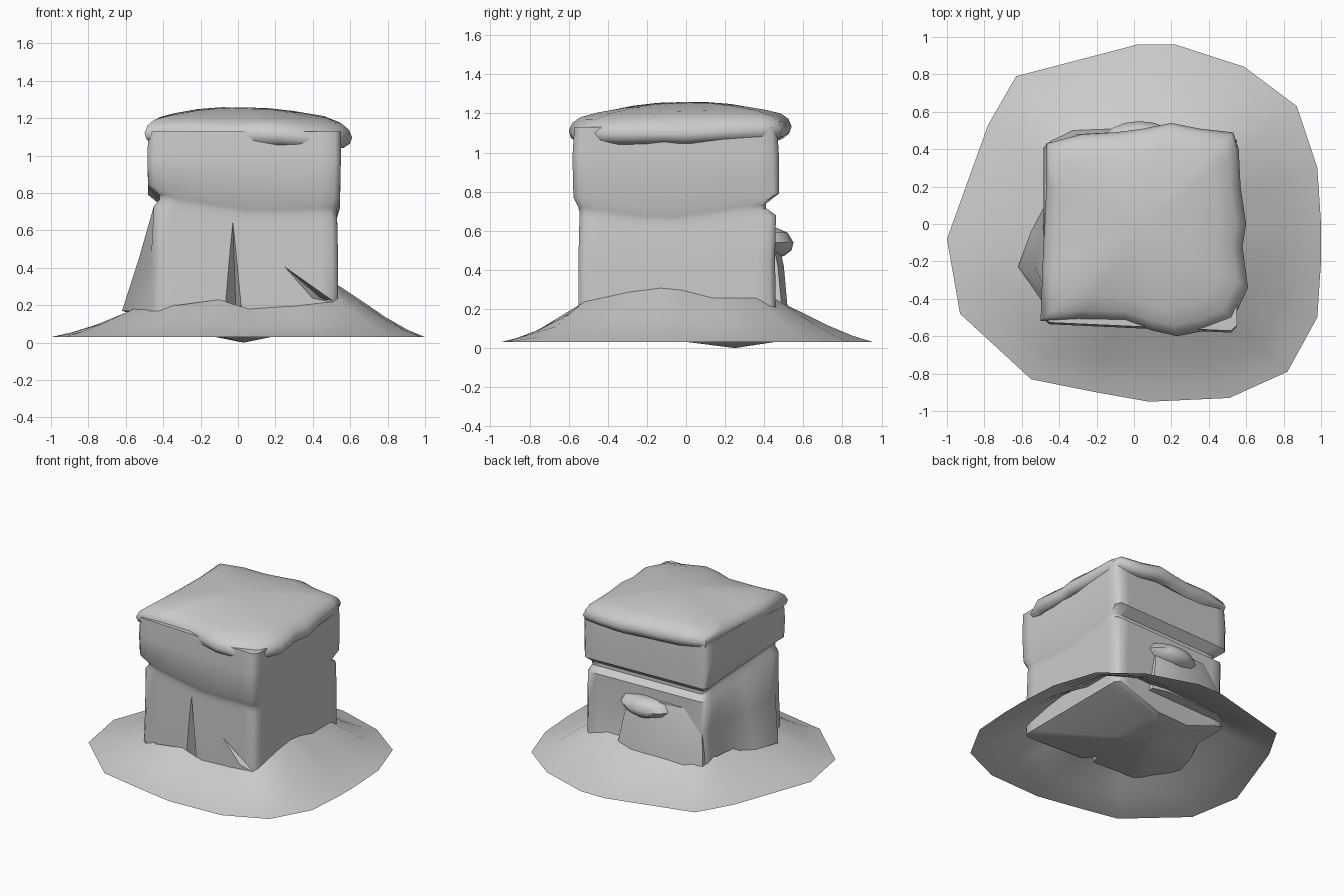
import bpy, math
from mathutils import Vector

if "Cube" in bpy.data.objects:
    bpy.data.objects.remove(bpy.data.objects["Cube"])

grey = bpy.data.materials.new("plain_grey")
grey.use_nodes = True
grey.diffuse_color = (0.6, 0.6, 0.6, 1)
grey.node_tree.nodes["Principled BSDF"].inputs["Base Color"].default_value = (0.6, 0.6, 0.6, 1)


def make(name, verts, faces):
    mesh = bpy.data.meshes.new(name)
    mesh.from_pydata(verts, [], faces)
    mesh.materials.append(grey)
    obj = bpy.data.objects.new(name, mesh)
    bpy.context.collection.objects.link(obj)
    return obj


def loft(name, rings, start=None, end=None):
    """Skin equal-length closed rings; start and end are optional cap points."""
    n = len(rings[0])
    verts = [p for ring in rings for p in ring]
    faces = [(r * n + i, r * n + (i + 1) % n, (r + 1) * n + (i + 1) % n, (r + 1) * n + i)
             for r in range(len(rings) - 1) for i in range(n)]
    if start:
        verts.append(start)
        faces += [((i + 1) % n, i, len(verts) - 1) for i in range(n)]
    if end:
        verts.append(end)
        base = (len(rings) - 1) * n
        faces += [(base + i, base + (i + 1) % n, len(verts) - 1) for i in range(n)]
    return make(name, verts, faces)


def select(obj):
    bpy.ops.object.select_all(action='DESELECT')
    obj.select_set(True)
    bpy.context.view_layer.objects.active = obj


def smooth(obj, degrees):
    select(obj)
    bpy.ops.object.shade_smooth_by_angle(angle=math.radians(degrees))


def square(x0, x1, y0, y1):
    """Soft-cornered square, anticlockwise from the front, shallower at the left."""
    corners = [Vector(c) for c in ((x0, y0), (x1, y0), (x1, y1), (x0, y1))]
    pts = [corners[s].lerp(corners[(s + 1) % 4], t)
           for s in range(4) for t in (.03, .1, .3, .5, .7, .9, .97)]
    return [Vector((p.x, p.y * (1 + .08 * (p.x - .5)))) for p in pts]


# Square tower with an overhanging upper band whose hem sags
sag = [0, .02, .05, .08, .08, .07, .07, .07, .08, .11, .12, .09, .06, .06,
       .05, .05, .05, .05, .05, .05, .05, .05, .04, .03, .02, .01, 0, 0]
levels = [(-.46, .535, -.55, .46, .17, 0), (-.45, .535, -.55, .455, .45, 0),
          (-.45, .53, -.545, .46, .73, 1), (-.42, .525, -.545, .41, .765, 1),
          (-.42, .53, -.55, .41, .79, 1), (-.48, .545, -.575, .475, .84, 1),
          (-.485, .55, -.58, .475, .98, 0), (-.48, .55, -.57, .465, 1.13, 0)]
rings = []
for k, (x0, x1, y0, y1, z, hem) in enumerate(levels):
    ring = [Vector((p.x, p.y, z - hem * sag[i])) for i, p in enumerate(square(x0, x1, y0, y1))]
    if k < 2:
        # Pleat pulled out of the left wall towards the ground
        for i, pull in ((24, .09), (25, .16), (26, .03)):
            ring[i].x -= pull * (1, .5)[k]
    rings.append(ring)
# Lumpy underside that bulges down to the ground
low = [Vector((.04 + p.x * .3, .25 + p.y * .5, .035)) for p in rings[0]]
body = loft("tower_body", [low] + rings, (.03, .25, 0), (.03, -.05, 1.13))


def cut(points):
    """Cut a tapered fold into the front wall."""
    tip = make("fold_cutter", points, [(0, 1, 2), (0, 3, 1), (1, 3, 2), (2, 3, 0)])
    tip.hide_render = True
    select(tip)
    bpy.ops.object.mode_set(mode='EDIT')
    bpy.ops.mesh.select_all(action='SELECT')
    bpy.ops.mesh.normals_make_consistent(inside=False)
    bpy.ops.object.mode_set(mode='OBJECT')
    mod = body.modifiers.new("fold", 'BOOLEAN')
    mod.operation, mod.solver, mod.object = 'DIFFERENCE', 'EXACT', tip
    select(body)
    bpy.ops.object.modifier_apply(modifier=mod.name)
    bpy.data.objects.remove(tip)


cut([(-.09, -.56, .14), (.03, -.56, .14), (-.03, -.54, .72), (-.01, -.40, .14)])
cut([(.21, -.56, .44), (.39, -.56, .24), (.53, -.56, .21), (.44, -.44, .24)])
smooth(body, 48)

# Soft, uneven roof slab
outline = [(-.5, -.52), (-.3, -.51), (-.05, -.52), (.1, -.57), (.23, -.6), (.38, -.57),
           (.53, -.51), (.61, -.34), (.58, -.12), (.6, 0), (.57, .2), (.56, .4), (.53, .49),
           (.35, .51), (.2, .54), (.05, .51), (-.1, .49), (-.28, .48), (-.47, .43),
           (-.47, .2), (-.48, 0), (-.49, -.25)]


def roof_ring(scale, z):
    ring = []
    for x, y in outline:
        px, py = .04 + (x - .04) * scale, -.02 + (y + .02) * scale
        ripple = .018 * math.sin(12 * px + 3) * math.cos(4 * py) * scale ** 3
        ring.append((px, py, z + ripple + .02 * py - .02 * px))
    return ring


roof_profile = [(.84, 1.08), (.92, 1.06), (.98, 1.085), (1, 1.12), (.97, 1.16), (.9, 1.19),
                (.75, 1.215), (.5, 1.24), (.25, 1.255)]
roof = loft("roof_slab", [roof_ring(s, z) for s, z in roof_profile],
            (.04, -.02, 1.09), (.04, -.02, 1.258))
smooth(roof, 60)

# Flared skirt around the foot: x and y of the rim, height where it meets the wall
rim = [(-1, -.08, .2), (-.93, -.48, .22), (-.55, -.83, .2), (-.2, -.9, .23), (.08, -.95, .18),
       (.51, -.93, .2), (.82, -.79, .24), (.98, -.5, .29), (1, -.2, .31), (1, 0, .3),
       (.98, .3, .26), (.87, .63, .26), (.59, .84, .27), (.22, .96, .26), (.02, .96, .25),
       (-.63, .79, .24), (-.78, .53, .23)]
wall = []
for x, y, h in rim:
    side = max(abs(x - .03) / .5, abs(y + .05) / .48)
    wall.append(Vector((.03 + (x - .03) / side, -.05 + (y + .05) / side, h)))
skirt_rings = []
for t, rise in ((0, 0), (.2, .14), (.45, .38), (.72, .69), (1, 1)):
    ring = [Vector((x, y, .03)).lerp(w, t) for (x, y, h), w in zip(rim, wall)]
    for p, w in zip(ring, wall):
        p.z = .03 + (w.z - .03) * rise
    skirt_rings.append(ring)
skirt = loft("ground_skirt", skirt_rings)
smooth(skirt, 60)

# Draped panel on the back wall
panel_rings = []
for x0, x1, y, z in ((-.45, .24, .52, .2), (-.43, .2, .5, .42), (-.38, .17, .46, .6)):
    panel_rings.append([(x0, .36, z), (x1, .38, z), (x1, y - .03, z),
                        (x1 - .12, y, z), (x0 + .12, y - .02, z), (x0, y - .08, z)])
panel = loft("back_panel", panel_rings, (-.1, .4, .2), (-.1, .4, .61))
smooth(panel, 30)

# Rounded pouch lip hanging over the panel
lip_rings = []
for width, depth, z in ((.08, .50, .47), (.17, .54, .50), (.21, .55, .54), (.18, .52, .59)):
    lip_rings.append([(.03 + width * math.cos(a), .42 + (depth - .42) * math.sin(a), z)
                      for a in (math.pi * i / 8 for i in range(9))])
lip = loft("back_pouch", lip_rings, (.03, .43, .46), (.03, .45, .62))
smooth(lip, 50)
